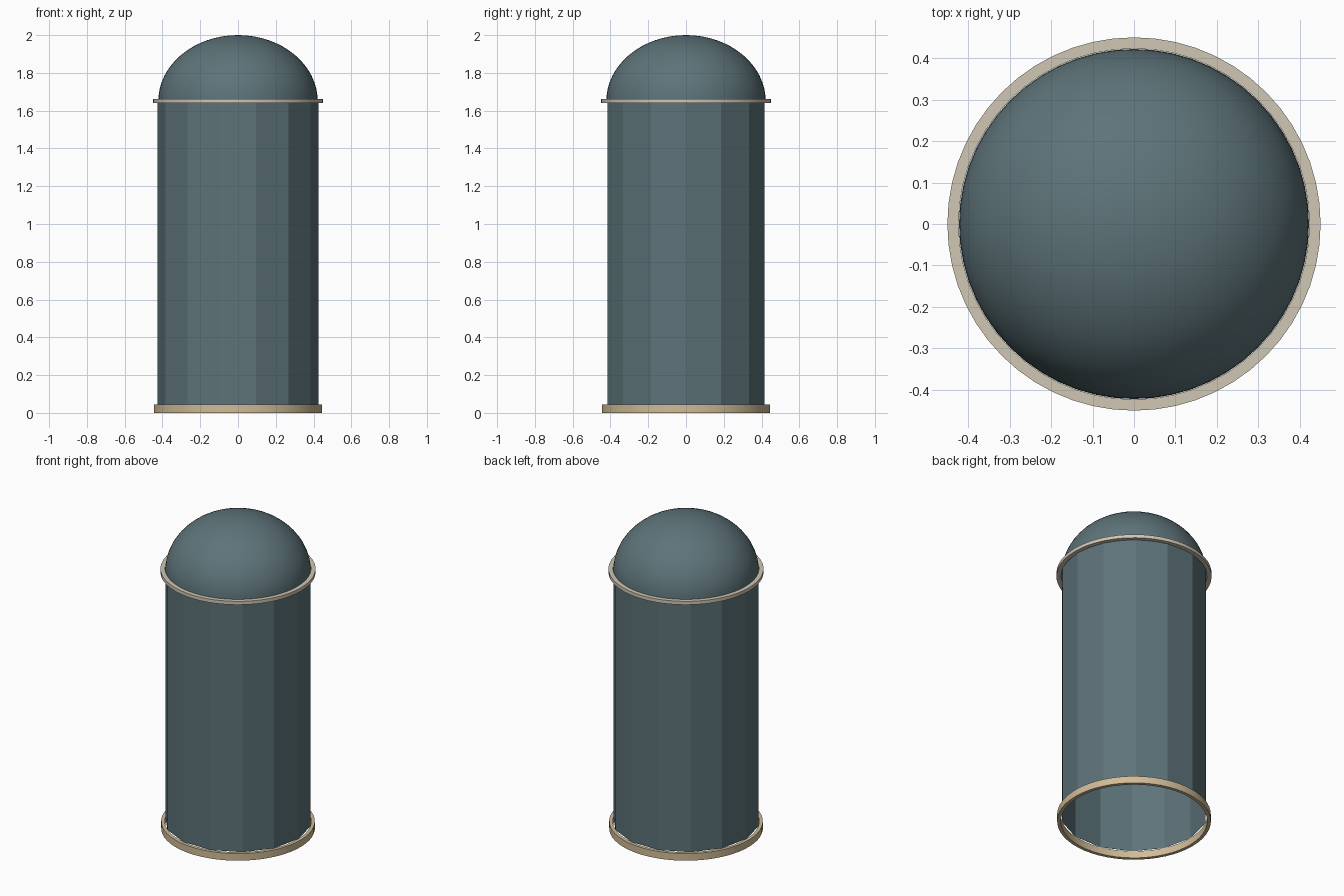
import bpy, math

cube = bpy.data.objects.get("Cube")
if cube:
    bpy.data.objects.remove(cube, do_unlink=True)


def material(name, rgb):
    m = bpy.data.materials.new(name)
    m.use_nodes = True
    m.diffuse_color = (*rgb, 1)
    m.node_tree.nodes["Principled BSDF"].inputs["Base Color"].default_value = (*rgb, 1)
    return m


slate = material("slate blue grey", (0.11, 0.172, 0.19))
tan = material("warm tan", (0.63, 0.5, 0.31))
cream = material("pale cream", (0.63, 0.57, 0.46))


def lathe(name, profile, sides, mat, closed=False, smooth=False):
    """Spin (radius, z) points, outer side listed upwards, around the z axis."""
    verts, rings = [], []
    for r, z in profile:
        count = sides if r > 0 else 1
        rings.append([len(verts) + i % count for i in range(sides)])
        for i in range(count):
            a = 2 * math.pi * i / sides
            verts.append((r * math.cos(a), r * math.sin(a), z))
    pairs = list(zip(rings, rings[1:]))
    if closed:
        pairs.append((rings[-1], rings[0]))
    faces = []
    for low, high in pairs:
        for i in range(sides):
            j = (i + 1) % sides
            face = [low[i], low[j], high[j], high[i]]
            faces.append(list(dict.fromkeys(face)))
    mesh = bpy.data.meshes.new(name)
    mesh.from_pydata(verts, [], faces)
    mesh.materials.append(mat)
    obj = bpy.data.objects.new(name, mesh)
    bpy.context.collection.objects.link(obj)
    if smooth:
        bpy.ops.object.select_all(action="DESELECT")
        bpy.context.view_layer.objects.active = obj
        obj.select_set(True)
        bpy.ops.object.shade_smooth_by_angle(angle=math.radians(35))
    return obj


def band(name, inner, outer, low, high, mat):
    profile = [(inner, low), (outer, low), (outer, high), (inner, high)]
    return lathe(name, profile, 56, mat, closed=True, smooth=True)


# Faceted open tube
lathe("body", [(0.427, 0.045), (0.427, 1.65)], 14, slate)

# Slightly flattened smooth dome
steps = 16
angles = [math.pi / 2 * i / steps for i in range(steps)]
dome = [(0.422 * math.cos(a), 1.65 + 0.35 * math.sin(a)) for a in angles]
lathe("dome", dome + [(0, 2.0)], 56, slate, smooth=True)

# Rings at the foot and under the dome
band("base_ring", 0.425, 0.446, 0, 0.045, tan)
band("collar_ring", 0.423, 0.45, 1.64, 1.662, cream)
